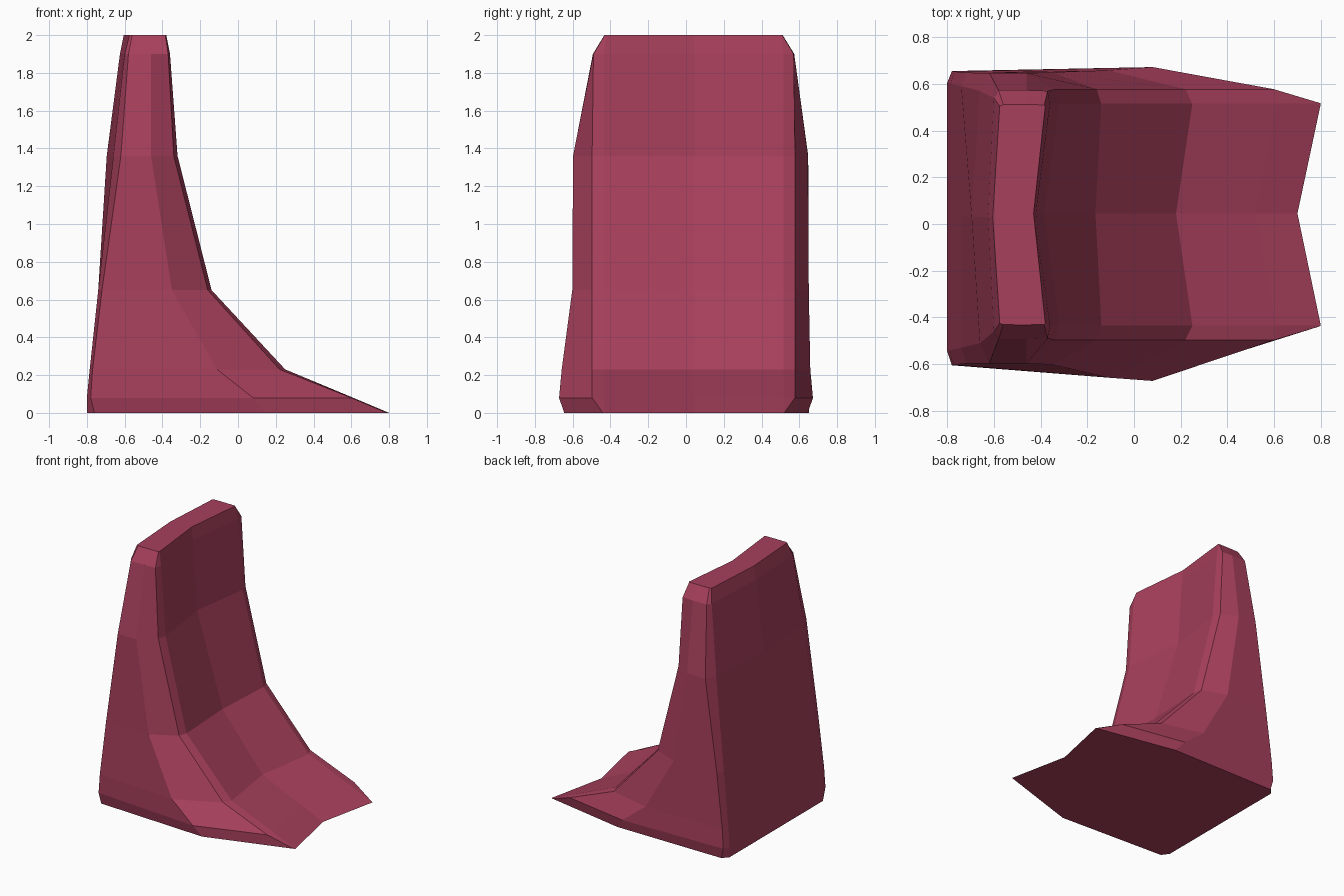
import bpy, bmesh

mat = bpy.data.materials.new("wine red")
mat.diffuse_color = (0.39, 0.051, 0.107, 1)

# Horizontal sections of the sloped block:
# z, front mid x, front edge x, chamfer x, side x, back corner x, back edge x, back mid x,
# half widths: inner, chamfer, side, back corner, back edge
SECTIONS = [
    (0.00, 0.70, 0.80, 0.79, 0.14, -0.76, -0.80, -0.80, .475, .480, .645, .625, .575),
    (0.08, 0.52, 0.61, 0.60, 0.08, -0.78, -0.80, -0.80, .475, .537, .672, .630, .575),
    (0.23, 0.18, 0.25, 0.22, -0.11, -0.77, -0.785, -0.785, .475, .537, .658, .628, .570),
    (0.65, -0.165, -0.14, -0.16, -0.35, -0.72, -0.74, -0.74, .475, .537, .626, .623, .560),
    (1.36, -0.385, -0.32, -0.34, -0.46, -0.62, -0.66, -0.695, .475, .537, .622, .622, .540),
    (1.90, -0.42, -0.36, -0.37, -0.46, -0.58, -0.60, -0.625, .475, .530, .533, .533, .500),
    (2.00, -0.43, -0.38, -0.385, -0.46, -0.56, -0.575, -0.605, .465, .470, .472, .471, .465),
]
# The inner and top parts sit slightly towards +y
CENTRE = 0.04


def ring(bm, s):
    z, xm, xb = s[0], s[1], s[7]
    xs, ws = s[2:7], s[8:13]
    offs = [CENTRE, CENTRE, CENTRE if z > 1.5 else 0.0 if z < 0.3 else 0.024, 0.025, 0.03]
    if z > 1.5:
        offs = [CENTRE] * 5
    near = [(x, o - w) for x, w, o in zip(xs, ws, offs)]
    far = [(x, o + w) for x, w, o in zip(xs, ws, offs)]
    pts = [(xm, 0.045)] + far + [(xb, 0.03)] + near[::-1]
    return [bm.verts.new((x, y, z)) for x, y in pts]


# Loft the sections and close the ends
bm = bmesh.new()
rings = [ring(bm, s) for s in SECTIONS]
n = len(rings[0])
for a, b in zip(rings, rings[1:]):
    for i in range(n):
        j = (i + 1) % n
        bm.faces.new((a[i], a[j], b[j], b[i]))
caps = [bm.faces.new(rings[0][::-1]), bm.faces.new(rings[-1])]
bmesh.ops.triangulate(bm, faces=caps)
bmesh.ops.recalc_face_normals(bm, faces=bm.faces)

mesh = bpy.data.meshes.new("sloped_block")
bm.to_mesh(mesh)
bm.free()
mesh.materials.append(mat)
obj = bpy.data.objects.new("sloped_block", mesh)
bpy.context.collection.objects.link(obj)
